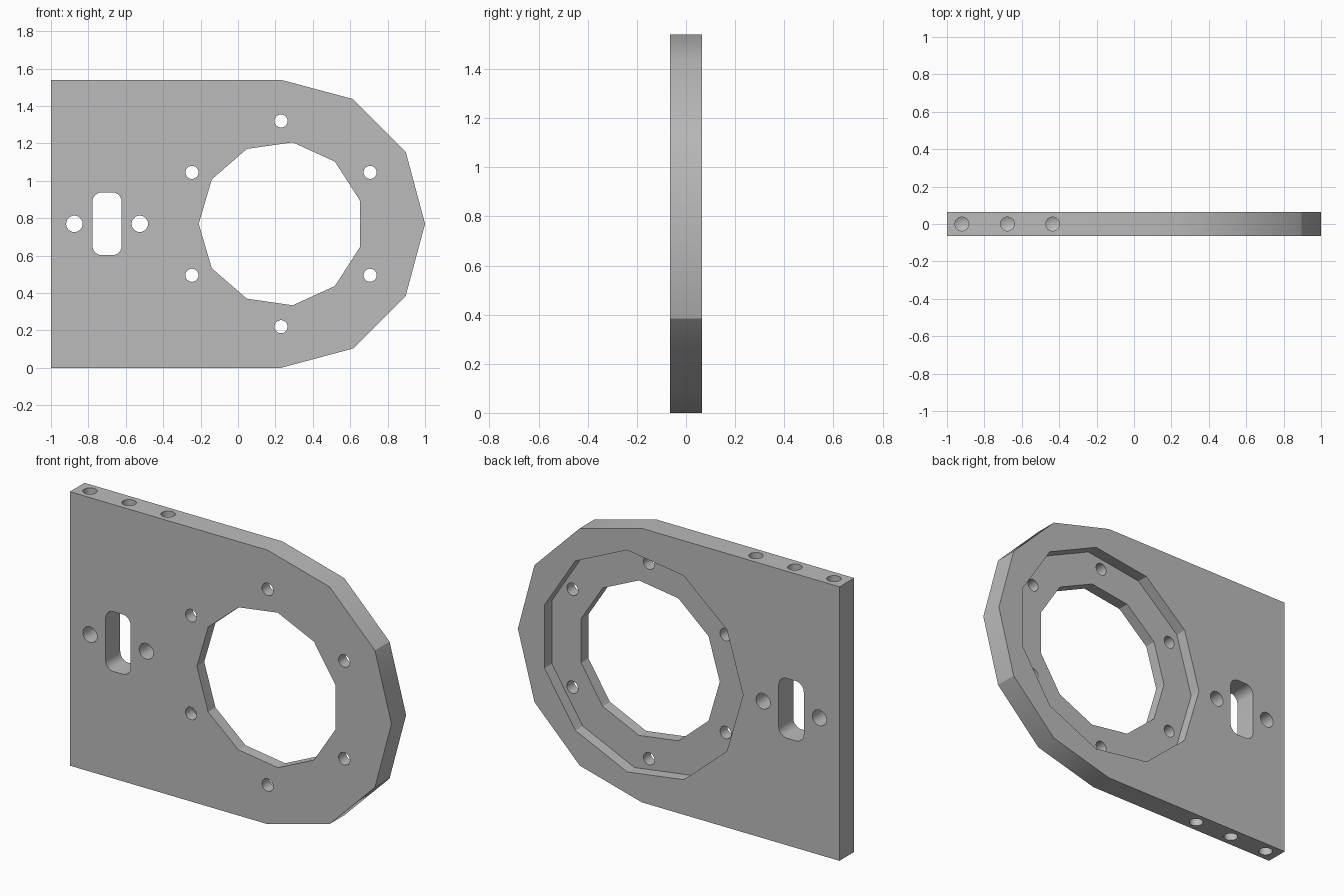
import bpy, bmesh
from math import pi, cos, sin, radians
from mathutils import Vector

if "Cube" in bpy.data.objects:
    bpy.data.objects.remove(bpy.data.objects["Cube"], do_unlink=True)

CX, CZ, R = 0.23, 0.77, 0.77      # centre and radius of the rounded end
HALF = 0.065                      # half the plate thickness
SLOT_X = -0.70

grey = bpy.data.materials.new("plain grey")
grey.use_nodes = True
grey.diffuse_color = (0.5, 0.5, 0.5, 1)
grey.node_tree.nodes["Principled BSDF"].inputs["Base Color"].default_value = (0.5, 0.5, 0.5, 1)


def arc(x, z, r, start, end, steps):
    angles = [radians(start + (end - start) * i / steps) for i in range(steps + 1)]
    return [(x + r * cos(a), z + r * sin(a)) for a in angles]


def polygon(x, z, r, sides):
    """Closed ring with a corner pointing to -x."""
    return arc(x, z, r, 180, 540, sides)[:-1]


def prism(name, outline, y0, y1):
    """Extrude an x-z outline along y."""
    bm = bmesh.new()
    face = bm.faces.new([bm.verts.new((x, y0, z)) for x, z in outline])
    ext = bmesh.ops.extrude_face_region(bm, geom=[face])
    moved = [v for v in ext["geom"] if isinstance(v, bmesh.types.BMVert)]
    bmesh.ops.translate(bm, verts=moved, vec=(0, y1 - y0, 0))
    return finish(name, bm)


def drill(name, x, z_open, direction, r, depth):
    """Vertical drill with a pointed tip, entering the edge at z_open."""
    profile = [(r, -0.05), (r, depth), (0, depth + 0.5 * r)]
    bm = bmesh.new()
    rings = [[bm.verts.new((x + pr * cos(2 * pi * i / 24), pr * sin(2 * pi * i / 24),
                            z_open + direction * d)) for i in range(24)]
             for pr, d in profile[:2]]
    tip = bm.verts.new((x, 0, z_open + direction * profile[2][1]))
    bm.faces.new(rings[0])
    for i in range(24):
        j = (i + 1) % 24
        bm.faces.new((rings[0][i], rings[0][j], rings[1][j], rings[1][i]))
        bm.faces.new((rings[1][i], rings[1][j], tip))
    return finish(name, bm)


def finish(name, bm):
    bmesh.ops.recalc_face_normals(bm, faces=bm.faces)
    mesh = bpy.data.meshes.new(name)
    bm.to_mesh(mesh)
    bm.free()
    mesh.materials.append(grey)
    obj = bpy.data.objects.new(name, mesh)
    bpy.context.collection.objects.link(obj)
    return obj


# Plate: square at one end, faceted half round at the other
plate = prism("mounting_plate", [(-1, 0)] + arc(CX, CZ, R, -90, 90, 6) + [(-1, 2 * R)], -HALF, HALF)
bpy.context.view_layer.objects.active = plate
plate.select_set(True)


def cut(cutter):
    mod = plate.modifiers.new("cut", "BOOLEAN")
    mod.operation, mod.solver, mod.object = "DIFFERENCE", "EXACT", cutter
    bpy.ops.object.modifier_apply(modifier=mod.name)
    bpy.data.objects.remove(cutter, do_unlink=True)


# Large opening and the recess around it on the back
cut(prism("recess_cutter", polygon(CX, CZ, 0.63, 11), 0, 0.2))
cut(prism("opening_cutter", polygon(CX, CZ, 0.44, 11), -0.2, 0.2))

# Ring of bolt holes
for x, z in arc(CX, CZ, 0.55, 30, 330, 5):
    cut(prism("bolt_cutter", polygon(x, z, 0.035, 24), -0.2, 0.2))

# Rounded slot with a hole on each side
slot = []
for sx, sz, start in ((1, 1, 0), (-1, 1, 90), (-1, -1, 180), (1, -1, 270)):
    slot += arc(SLOT_X + sx * 0.028, CZ + sz * 0.118, 0.05, start, start + 90, 6)
cut(prism("slot_cutter", slot, -0.2, 0.2))
for side in (-1, 1):
    cut(prism("side_hole_cutter", polygon(SLOT_X + side * 0.175, CZ, 0.044, 24), -0.2, 0.2))

# Blind holes drilled into the top and bottom edges
for x in (-0.92, -0.677, -0.435):
    cut(drill("top_drill", x, 2 * R, -1, 0.037, 0.25))
    cut(drill("bottom_drill", x, 0, 1, 0.037, 0.25))

# Smooth holes and rim, with two crisp corners on the rounded end
bpy.ops.object.shade_smooth_by_angle(angle=radians(31))
for edge in plate.data.edges:
    a, b = (plate.data.vertices[i].co for i in edge.vertices)
    mid = (a + b) / 2
    offset = Vector((mid.x - CX, mid.z - CZ))
    if mid.x > 0.8 and abs(abs(offset.y) - R / 2) < 0.01 and offset.length > 0.76:
        edge.use_edge_sharp = True
